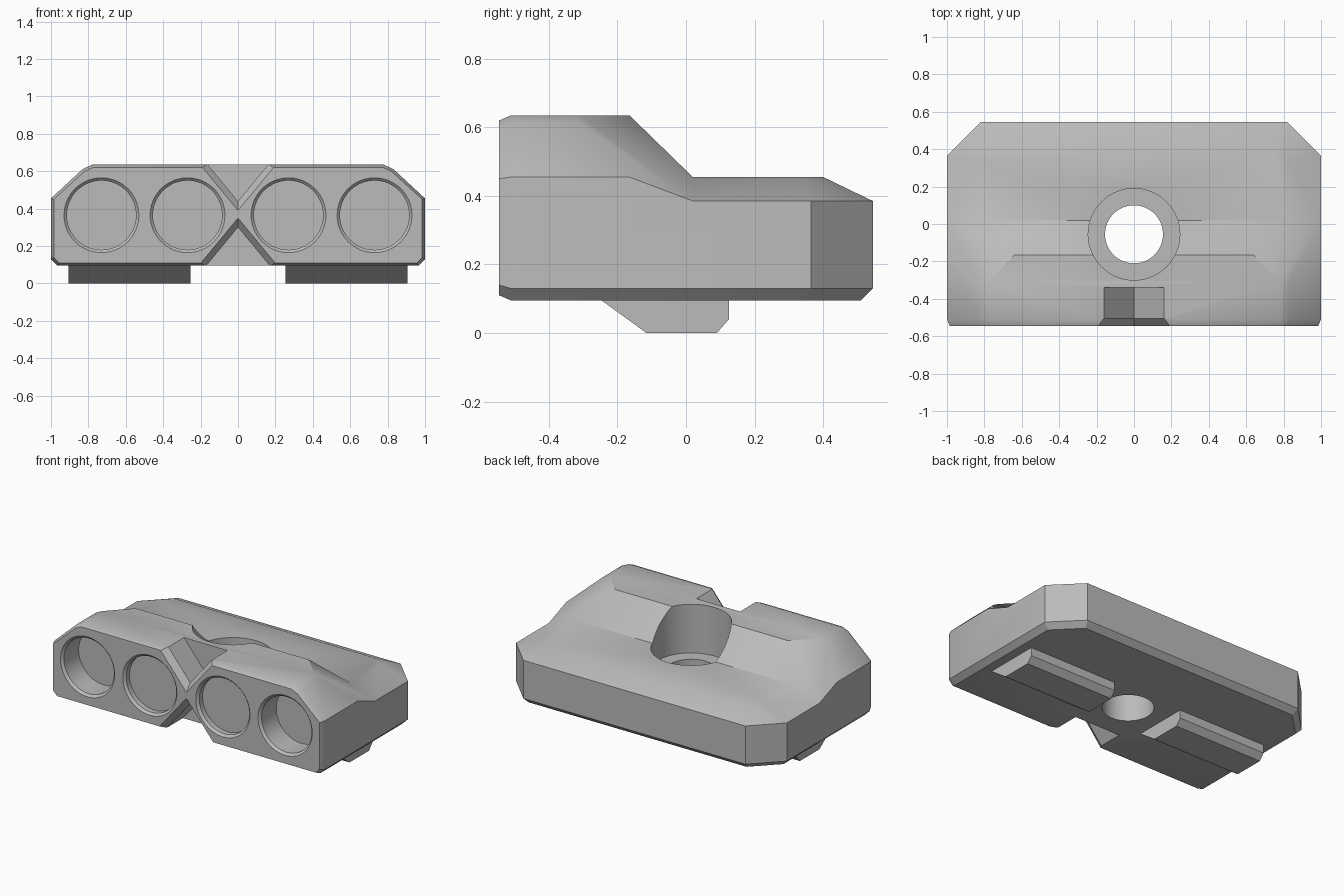
import bpy, bmesh, math
from mathutils import Matrix, Vector

cube = bpy.data.objects.get("Cube")
if cube:
    bpy.data.objects.remove(cube)

grey = bpy.data.materials.new("grey")
grey.use_nodes = True
grey.diffuse_color = (0.5, 0.5, 0.5, 1)
grey.node_tree.nodes["Principled BSDF"].inputs["Base Color"].default_value = (0.5, 0.5, 0.5, 1)


def finish(bm, name):
    bmesh.ops.recalc_face_normals(bm, faces=bm.faces[:])
    mesh = bpy.data.meshes.new(name)
    bm.to_mesh(mesh)
    bm.free()
    mesh.materials.append(grey)
    obj = bpy.data.objects.new(name, mesh)
    bpy.context.collection.objects.link(obj)
    return obj


def hull(bm, half):
    """Add the convex hull of points mirrored over x."""
    verts = [bm.verts.new((s * x, y, z)) for x, y, z in half for s in (-1, 1)]
    res = bmesh.ops.convex_hull(bm, input=verts)
    loose = [v for v in verts if v.is_valid and not v.link_faces]
    bmesh.ops.delete(bm, geom=loose, context='VERTS')


def loft(name, rings):
    """Solid joining equal rings of points, with capped ends."""
    bm = bmesh.new()
    loops = [[bm.verts.new(p) for p in ring] for ring in rings]
    n = len(loops[0])
    for a, b in zip(loops, loops[1:]):
        for i in range(n):
            bm.faces.new((a[i], a[(i + 1) % n], b[(i + 1) % n], b[i]))
    bm.faces.new(loops[0])
    bm.faces.new(loops[-1])
    return finish(bm, name)


def turned(name, centre, sections, along_y=False):
    """Round solid from (distance, radius) sections along z or y."""
    rings = []
    for d, r in sections:
        ring = []
        for i in range(64):
            t = math.tau * i / 64
            u, v = r * math.cos(t), r * math.sin(t)
            ring.append(Vector(centre) + Vector((u, d, v) if along_y else (u, v, d)))
        rings.append(ring)
    return loft(name, rings)


def cut(target, cutter):
    mod = target.modifiers.new(cutter.name, 'BOOLEAN')
    mod.operation = 'DIFFERENCE'
    mod.solver = 'EXACT'
    mod.object = cutter
    bpy.context.view_layer.objects.active = target
    bpy.ops.object.modifier_apply(modifier=mod.name)
    bpy.data.objects.remove(cutter)


# Body: raised front block and low chamfered rear, welded on a shared section
SEAM = 0.02
section = [(0.965, SEAM, 0.095), (1, SEAM, 0.13), (1, SEAM, 0.385), (0.82, SEAM, 0.455)]
front = section + [
    (0.965, -0.51, 0.095), (1, -0.51, 0.13), (1, -0.51, 0.455), (1, -0.165, 0.455),
    (1, -0.02, 0.385), (0.64, -0.165, 0.635), (0.78, -0.31, 0.635), (0.83, -0.31, 0.612),
    (0.78, -0.51, 0.635), (0.83, -0.51, 0.612),
    (0.955, -0.545, 0.11), (0.985, -0.545, 0.14), (0.985, -0.545, 0.45),
    (0.82, -0.545, 0.6), (0.775, -0.545, 0.62)]
rear = section + [
    (0.965, 0.35, 0.095), (0.805, 0.51, 0.095),
    (1, 0.365, 0.13), (0.82, 0.545, 0.13), (1, 0.365, 0.385), (0.82, 0.545, 0.385),
    (0.82, 0.333, 0.455), (0.753, 0.4, 0.455)]
bm = bmesh.new()
hull(bm, front)
hull(bm, rear)
inner = [f for f in bm.faces if all(abs(v.co.y - SEAM) < 1e-5 for v in f.verts)]
bmesh.ops.delete(bm, geom=inner, context='FACES')
bmesh.ops.remove_doubles(bm, verts=bm.verts[:], dist=0.0005)
bmesh.ops.dissolve_limit(bm, angle_limit=math.radians(0.5), verts=bm.verts[:], edges=bm.edges[:])
body = finish(bm, "body")

# Stepped bolt hole
cut(body, turned("bolt_hole", (0, -0.055, 0),
                 [(-0.2, 0.155), (0.31, 0.155), (0.31, 0.245), (0.9, 0.245)]))

# Four round sockets with bevelled rims; the outer pair is deeper
for side in (-1, 1):
    for x, depth in ((0.27, 0.05), (0.73, 0.17)):
        cut(body, turned("socket", (side * x, -0.545, 0.365),
                         [(-0.015, 0.215), (0.015, 0.185), (depth, 0.185)], True))

# V notches above and below, flared at the front
for edge, tip, flare, way in ((0.635, 0.44, 0.39, 1), (0.095, 0.30, 0.35, -1)):
    def vee(y, apex):
        k = 0.165 / 0.2
        reach = (edge - apex) * way * k + 0.1 * k
        top = edge + 0.1 * way
        return [(-reach, y, top), (0, y, apex), (reach, y, top)]
    over = flare + (flare - tip) * 0.5
    cut(body, loft("notch", [vee(-0.34, tip), vee(-0.505, tip), vee(-0.565, over)]))

# Two feet under the body
foot = [(-0.26, 0.105), (-0.115, 0), (0.09, 0), (0.125, 0.04), (0.125, 0.105)]
feet = [loft(name, [[(s * x, y, z) for y, z in foot] for x in (0.255, 0.905)])
        for name, s in (("left_foot", 1), ("right_foot", -1))]

for obj in [body] + feet:
    bpy.ops.object.select_all(action='DESELECT')
    obj.select_set(True)
    bpy.context.view_layer.objects.active = obj
    bpy.ops.object.shade_smooth_by_angle(angle=math.radians(30))
